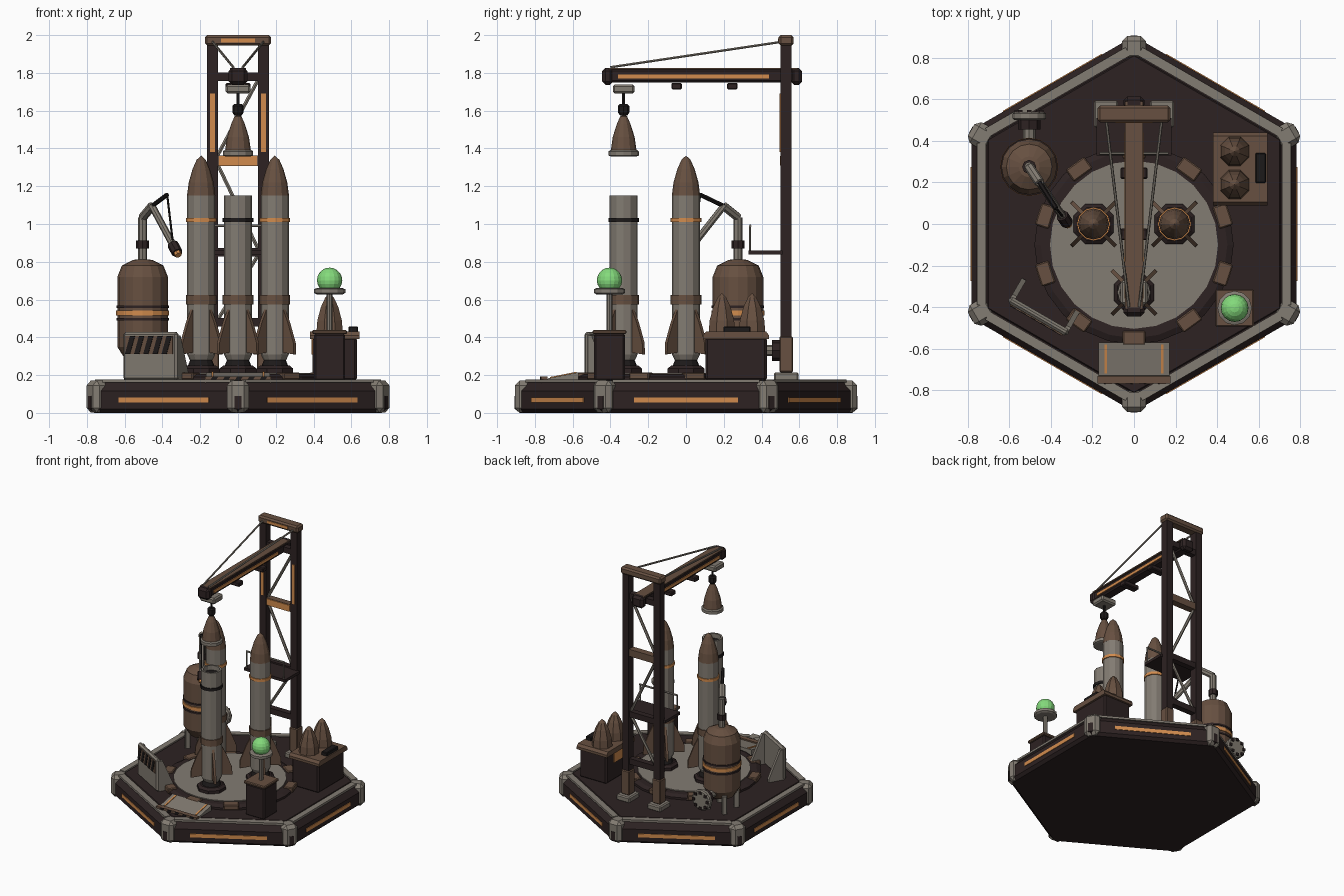
import bpy, bmesh
from math import radians, cos, sin, pi
from mathutils import Matrix, Vector

if "Cube" in bpy.data.objects:
    bpy.data.objects.remove(bpy.data.objects["Cube"])


def material(name, r, g, b):
    m = bpy.data.materials.new(name)
    m.use_nodes = True
    m.diffuse_color = (r, g, b, 1)
    node = m.node_tree.nodes["Principled BSDF"]
    node.inputs["Base Color"].default_value = (r, g, b, 1)
    node.inputs["Roughness"].default_value = 0.8
    return m


DARK = material("dark maroon", 0.026, 0.016, 0.016)
BLACK = material("soot black", 0.012, 0.010, 0.010)
GREY = material("warm grey", 0.225, 0.200, 0.168)
BROWN = material("rust brown", 0.135, 0.080, 0.052)
ORANGE = material("glow orange", 0.64, 0.26, 0.075)
GREEN = material("beacon green", 0.23, 0.70, 0.20)


def finish(name, mat, bm, matrix=Matrix()):
    bmesh.ops.recalc_face_normals(bm, faces=bm.faces)
    mesh = bpy.data.meshes.new(name)
    bm.to_mesh(mesh)
    bm.free()
    mesh.materials.append(mat)
    ob = bpy.data.objects.new(name, mesh)
    ob.matrix_world = matrix
    bpy.context.collection.objects.link(ob)
    return ob


def place(loc, rz=0):
    return Matrix.Translation(loc) @ Matrix.Rotation(radians(rz), 4, 'Z')


def box(name, mat, loc, size, bevel=0, rz=0):
    bm = bmesh.new()
    bmesh.ops.create_cube(bm, size=1)
    bmesh.ops.scale(bm, vec=size, verts=bm.verts)
    if bevel:
        bmesh.ops.bevel(bm, geom=bm.edges[:], offset=bevel, segments=1, affect='EDGES')
    return finish(name, mat, bm, place(loc, rz))


def lathe(name, mat, profile, loc=(0, 0, 0), n=12, turn=0, tilt=0):
    """Spin (radius, height) pairs around the local z axis."""
    bm = bmesh.new()
    rings = [[bm.verts.new((r * cos(2 * pi * i / n + turn), r * sin(2 * pi * i / n + turn), z))
              for i in range(n)] for r, z in profile]
    for a, b in zip(rings, rings[1:]):
        for i in range(n):
            j = (i + 1) % n
            bm.faces.new((a[i], a[j], b[j], b[i]))
    bm.faces.new(rings[0])
    bm.faces.new(rings[-1])
    bmesh.ops.remove_doubles(bm, verts=bm.verts, dist=0.0001)
    return finish(name, mat, bm, Matrix.Translation(loc) @ Matrix.Rotation(radians(tilt), 4, 'X'))


def prism(name, mat, points, depth, loc, rz=0):
    """Extrude an outline in the local xz plane along local y."""
    bm = bmesh.new()
    face = bm.faces.new([bm.verts.new((x, -depth / 2, z)) for x, z in points])
    new = bmesh.ops.extrude_face_region(bm, geom=[face])["geom"]
    verts = [v for v in new if isinstance(v, bmesh.types.BMVert)]
    bmesh.ops.translate(bm, verts=verts, vec=(0, depth, 0))
    return finish(name, mat, bm, place(loc, rz))


def bar(name, mat, a, b, r, n=6):
    a, b = Vector(a), Vector(b)
    ob = lathe(name, mat, [(r, 0), (r, (b - a).length)], n=n)
    ob.matrix_world = Matrix.Translation(a) @ (b - a).to_track_quat('Z', 'Y').to_matrix().to_4x4()
    return ob


# Hexagonal platform with glowing sides, edge trim and corner armour
lathe("platform", DARK, [(0.88, 0), (0.905, 0.02), (0.905, 0.115), (0.86, 0.165)], n=6, turn=pi / 2)
lathe("deck", DARK, [(0.82, 0.16), (0.81, 0.174)], n=6, turn=pi / 2)
for k in range(6):
    a = radians(60 * k)
    d = Vector((cos(a), sin(a), 0))
    box("side_light", ORANGE, d * 0.784 + Vector((0, 0, 0.068)), (0.008, 0.55, 0.028), rz=60 * k)
    box("edge_trim", GREY, d * 0.735 + Vector((0, 0, 0.168)), (0.045, 0.78, 0.016), rz=60 * k)
    a += radians(30)
    c = Vector((cos(a), sin(a), 0))
    box("corner_armour", GREY, c * 0.846 + Vector((0, 0, 0.086)), (0.12, 0.115, 0.17), 0.025, 60 * k + 30)
    box("corner_slot", DARK, c * 0.905 + Vector((0, 0, 0.055)), (0.006, 0.035, 0.07), rz=60 * k + 30)

# Round launch pad
PAD = (0, -0.1, 0)
lathe("pad_ring", DARK, [(0.48, 0.165), (0.48, 0.19), (0.45, 0.205), (0.41, 0.205)], PAD, 24)
lathe("pad_floor", GREY, [(0.405, 0.19), (0.405, 0.212)], PAD, 24)
for k in range(10):
    a = radians(18 + 36 * k)
    box("pad_clamp", BROWN, (0.45 * cos(a), -0.1 + 0.45 * sin(a), 0.195), (0.07, 0.11, 0.04), 0.006, 18 + 36 * k)


# Rockets: two complete, one waiting for its nose
def rocket(x, y, complete):
    at = (x, y, 0)
    lathe("launch_stand", DARK, [(0.105, 0.21), (0.105, 0.235), (0.085, 0.25)], at, 8, pi / 8)
    lathe("engine_bell", BLACK, [(0.07, 0.25), (0.05, 0.3)], at)
    body = [(0.06, 0.28), (0.074, 0.31), (0.074, 1.15)]
    if not complete:
        body += [(0.06, 1.15), (0.06, 1.11)]
        lathe("open_top", BLACK, [(0.06, 1.11), (0.06, 1.114)], at)
    lathe("rocket_body", GREY, body, at)
    lathe("lower_band", BROWN, [(0.081, 0.575), (0.081, 0.625)], at)
    lathe("upper_band", ORANGE if complete else BLACK, [(0.081, 1.01), (0.081, 1.032)], at)
    if complete:
        lathe("rocket_nose", BROWN, [(0.075, 1.15), (0.066, 1.22), (0.046, 1.29), (0.024, 1.34), (0.0, 1.362)], at)
    for k in range(4):
        prism("fin", BROWN, [(0.06, 0.32), (0.15, 0.31), (0.148, 0.37), (0.105, 0.48), (0.07, 0.55)],
              0.018, at, 45 + 90 * k)


rocket(-0.195, 0, True)
rocket(0.195, 0, True)
rocket(0, -0.33, False)

# Gantry tower
TY = 0.53
for s in (-1, 1):
    x = 0.135 * s
    box("tower_post", DARK, (x, TY, 1.1), (0.056, 0.058, 1.75))
    box("post_foot", GREY, (x, TY, 0.192), (0.115, 0.13, 0.045), 0.008)
    box("post_sleeve", BROWN, (x, TY, 0.31), (0.07, 0.072, 0.19), 0.006)
    box("post_light", ORANGE, (x, TY - 0.031, 1.535), (0.024, 0.008, 0.31))
    bar("boom_stay", GREY, (x, 0.51, 1.965), (0.025 * s, -0.4, 1.83), 0.007)
box("tower_cap", BROWN, (0, TY, 1.972), (0.35, 0.08, 0.056), 0.012)
box("cap_light", ORANGE, (0, TY - 0.041, 1.972), (0.18, 0.006, 0.02))
for z in (0.48, 0.85, 1.78):
    box("tower_beam", DARK, (0, TY, z), (0.23, 0.045, 0.045))
box("lit_beam", BROWN, (0, TY, 1.335), (0.23, 0.05, 0.055))
box("lit_beam_panel", ORANGE, (0, TY - 0.028, 1.335), (0.2, 0.008, 0.05))
for s, z0, z1 in ((1, 0.49, 0.84), (-1, 0.86, 1.32), (1, 1.36, 1.77)):
    bar("tower_brace", GREY, (-0.11 * s, TY, z0), (0.11 * s, TY, z1), 0.011)

# Service balcony with railing
box("balcony", DARK, (0, 0.42, 0.85), (0.36, 0.18, 0.022))
for x in (-0.16, 0, 0.16):
    bar("rail_post", GREY, (x, 0.34, 0.85), (x, 0.34, 0.99), 0.006)
bar("rail", GREY, (-0.166, 0.34, 0.99), (0.166, 0.34, 0.99), 0.007)

# Crane boom, trolley and hanging nose
box("boom", DARK, (0, 0.09, 1.784), (0.08, 1.05, 0.07), 0.01)
box("boom_top", BROWN, (0, 0.09, 1.822), (0.085, 1.0, 0.009))
for y in (-0.415, 0.585):
    box("boom_end", DARK, (0, y, 1.782), (0.1, 0.06, 0.09), 0.018)
for s in (-1, 1):
    box("boom_light", ORANGE, (0.042 * s, 0.04, 1.78), (0.008, 0.8, 0.022))
for y in (-0.05, 0.245):
    box("boom_bracket", DARK, (0, y, 1.73), (0.13, 0.055, 0.035), 0.006)
HX = (0, -0.33, 0)
box("trolley", GREY, (0, -0.33, 1.715), (0.13, 0.115, 0.048), 0.01)
bar("hoist_cable", BLACK, (0, -0.33, 1.58), (0, -0.33, 1.70), 0.009)
lathe("hook_block", BLACK, [(0.02, 1.575), (0.03, 1.59), (0.03, 1.625), (0.02, 1.635)], HX, 8)
lathe("hung_collar", GREY, [(0.068, 1.358), (0.08, 1.362), (0.08, 1.385), (0.07, 1.392)], HX)
lathe("hung_nose", BROWN, [(0.068, 1.39), (0.058, 1.46), (0.036, 1.53), (0.018, 1.57), (0, 1.58)], HX)

# Fuel tank with legs, bands, valve wheel and filling arm
TX, TKY = -0.505, 0.275
TK = (TX, TKY, 0)
lathe("fuel_tank", BROWN, [(0, 0.26), (0.09, 0.28), (0.134, 0.35), (0.134, 0.72), (0.11, 0.78), (0.05, 0.81), (0, 0.815)], TK, 16)
for mat, r, z, h in ((ORANGE, 0.141, 0.515, 0.026), (DARK, 0.139, 0.488, 0.014), (DARK, 0.139, 0.555, 0.014)):
    lathe("tank_band", mat, [(r, z), (r, z + h)], TK, 16)
for k in range(4):
    a = radians(45 + 90 * k)
    box("tank_leg", GREY, (TX + 0.105 * cos(a), TKY + 0.105 * sin(a), 0.245), (0.04, 0.035, 0.15), 0.005, 45 + 90 * k)
bar("valve_pipe", GREY, (TX, TKY + 0.1, 0.33), (TX, 0.54, 0.33), 0.03, 8)
bar("valve_hub", DARK, (TX, 0.455, 0.33), (TX, 0.5, 0.33), 0.055, 8)
lathe("valve_wheel", GREY, [(0.07, -0.02), (0.08, -0.012), (0.08, 0.012), (0.07, 0.02)], (TX, 0.52, 0.33), 12, tilt=90)
for k in range(8):
    a = 2 * pi * k / 8
    box("valve_bolt", DARK, (TX + 0.06 * cos(a), 0.543, 0.33 + 0.06 * sin(a)), (0.02, 0.012, 0.02))
ELBOW, TIP = Vector((-0.455, 0.2, 1.095)), Vector((-0.315, -0.005, 0.835))
NECK = Vector((TX, TKY, 1.035))
bar("riser_pipe", GREY, (TX, TKY, 0.8), NECK, 0.024, 8)
bar("riser_collar", DARK, (TX, TKY, 0.87), (TX, TKY, 0.912), 0.034, 8)
bar("elbow_pipe", GREY, NECK, ELBOW, 0.024, 8)
bar("arm_pipe", GREY, ELBOW, ELBOW.lerp(TIP, 0.8), 0.019, 8)
bar("nozzle_grip", DARK, ELBOW.lerp(TIP, 0.78), ELBOW.lerp(TIP, 0.95), 0.03, 8)
bar("nozzle_tip", ORANGE, ELBOW.lerp(TIP, 0.94), TIP, 0.02, 8)
MAST = Vector((-0.375, 0.075, 1.155))
bar("arm_mast", BLACK, ELBOW, MAST, 0.012)
bar("arm_cable", BLACK, MAST, ELBOW.lerp(TIP, 0.8), 0.006)

# Striped blast barrier
B = place((-0.46, -0.445, 0.17), -30)
box("barrier_panel", GREY, B @ Vector((0, 0, 0.13)), (0.33, 0.035, 0.255), 0.012, -30)
box("stripe_board", BROWN, B @ Vector((0, -0.019, 0.19)), (0.29, 0.008, 0.095), rz=-30)
for k in range(5):
    x = -0.13 + 0.056 * k
    prism("barrier_stripe", BLACK, [(x - 0.015, 0.143), (x + 0.015, 0.143), (x + 0.045, 0.237), (x + 0.015, 0.237)],
          0.006, B @ Vector((0, -0.023, 0)), -30)
for x in (-0.15, 0.15):
    prism("barrier_brace", GREY, [(0, 0), (0.12, 0), (0.12, 0.03), (0.03, 0.24), (0, 0.24)], 0.025, B @ Vector((x, 0, 0)), 60)

# Front ramp with lights and hazard lip
prism("ramp", GREY, [(-0.74, 0.165), (-0.57, 0.165), (-0.57, 0.215), (-0.73, 0.183)], 0.34, (0, 0, 0), 90)
for s in (-1, 1):
    prism("ramp_light", ORANGE, [(-0.72, 0.18), (-0.58, 0.208), (-0.58, 0.218), (-0.72, 0.19)], 0.012, (0.135 * s, 0, 0), 90)
box("ramp_lip", BROWN, (0, -0.75, 0.175), (0.35, 0.035, 0.034))
for k in range(5):
    x = -0.14 + 0.065 * k
    prism("lip_stripe", BLACK, [(x - 0.015, 0.159), (x + 0.015, 0.159), (x + 0.035, 0.192), (x + 0.005, 0.192)],
          0.006, (0, -0.769, 0))

# Beacon on its cabinet
BX, BY = 0.485, -0.405
box("beacon_cabinet", DARK, (BX, BY, 0.295), (0.165, 0.165, 0.25), 0.01)
box("cabinet_lid", BROWN, (BX, BY, 0.428), (0.185, 0.18, 0.022), 0.006)
bar("beacon_pole", GREY, (BX, BY, 0.43), (BX, BY, 0.64), 0.016, 8)
lathe("beacon_dish", GREY, [(0.07, 0.628), (0.083, 0.635), (0.083, 0.655), (0.07, 0.66)], (BX, BY, 0), 12)
bm = bmesh.new()
bmesh.ops.create_uvsphere(bm, u_segments=16, v_segments=10, radius=0.067)
finish("beacon_globe", GREEN, bm, place((BX, BY, 0.702)))

# Supply crate holding two spare noses
CX, CY = 0.512, 0.265
box("supply_crate", DARK, (CX, CY, 0.285), (0.235, 0.325, 0.23), 0.012)
prism("crate_lid", BROWN, [(-0.175, 0.39), (0.175, 0.39), (0.175, 0.41), (0.16, 0.43), (-0.16, 0.43), (-0.175, 0.41)],
      0.262, (CX, CY, 0), 90)
box("crate_light", ORANGE, (CX - 0.12, CY, 0.35), (0.008, 0.14, 0.08))
box("crate_latch", BLACK, (0.61, 0.27, 0.44), (0.05, 0.145, 0.035), 0.005)
for y in (0.19, 0.35):
    lathe("spare_nose", BROWN, [(0.076, 0.42), (0.07, 0.49), (0.05, 0.56), (0.025, 0.61), (0, 0.635)], (0.485, y, 0), 8, pi / 8)
